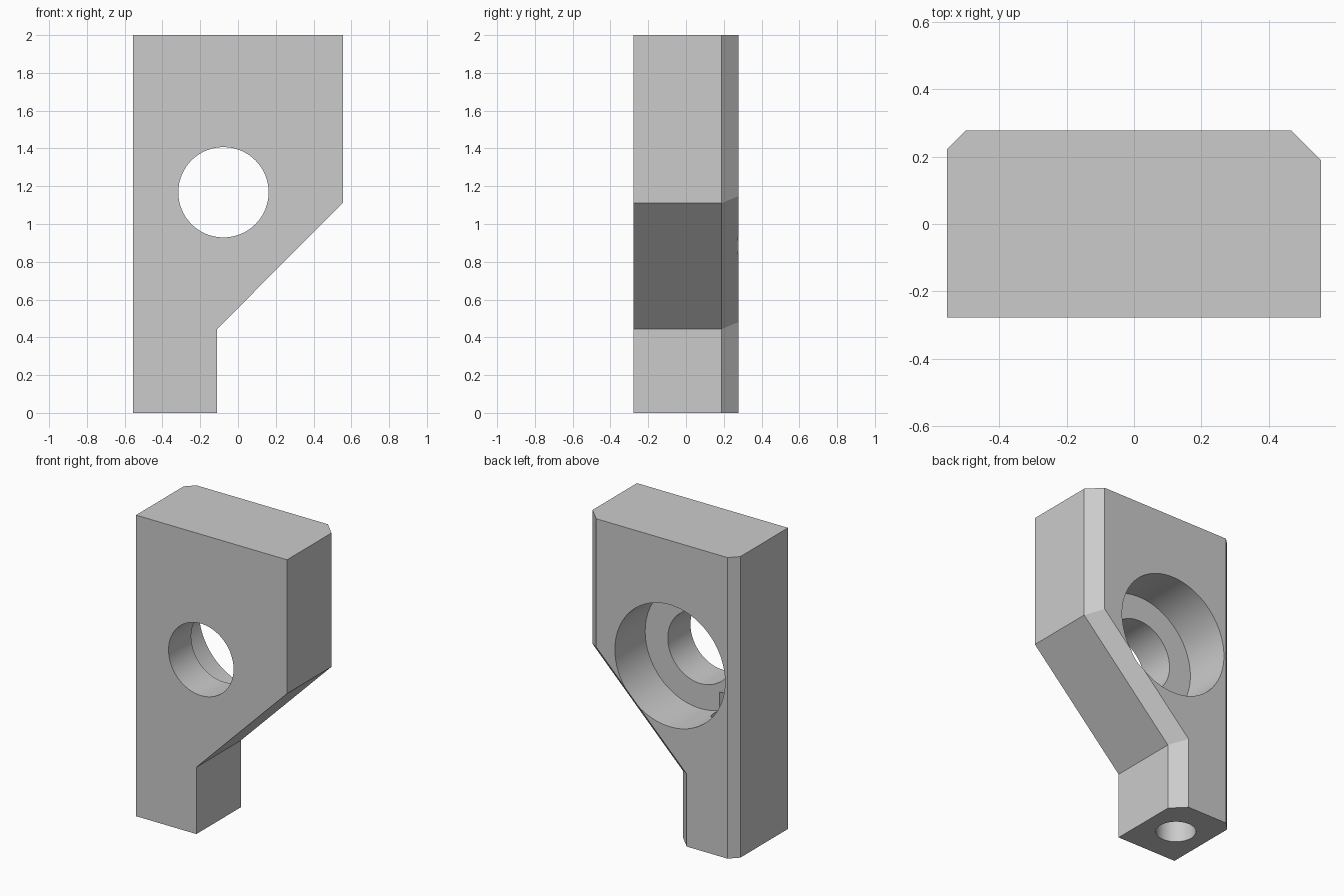
import bpy, bmesh, math
from mathutils import Vector

default = bpy.data.objects.get("Cube")
if default:
    bpy.data.objects.remove(default, do_unlink=True)

FRONT, BACK = -0.278, 0.278
LEFT, RIGHT, LEG = 0.555, -0.555, -0.111

grey = bpy.data.materials.new("plain grey")
grey.use_nodes = True
grey.diffuse_color = (0.6, 0.6, 0.6, 1)
grey.node_tree.nodes["Principled BSDF"].inputs["Base Color"].default_value = (0.6, 0.6, 0.6, 1)


def chamfer_back(bm, test, size):
    """Chamfer the rear outline edges whose midpoint passes the test."""
    edges = [e for e in bm.edges
             if all(abs(v.co.y - BACK) < 1e-4 for v in e.verts)
             and test((e.verts[0].co + e.verts[1].co) / 2)]
    bmesh.ops.bevel(bm, geom=edges, offset=size, offset_type='OFFSET',
                    segments=1, affect='EDGES')


# Bracket body: stepped outline extruded front to back
outline = [(RIGHT, 0), (LEG, 0), (LEG, 0.444), (LEFT, 1.111), (LEFT, 2), (RIGHT, 2)]
bm = bmesh.new()
face = bm.faces.new([bm.verts.new((x, FRONT, z)) for x, z in outline])
extruded = bmesh.ops.extrude_face_region(bm, geom=[face])
bmesh.ops.translate(bm, vec=(0, BACK - FRONT, 0),
                    verts=[g for g in extruded["geom"] if isinstance(g, bmesh.types.BMVert)])
bmesh.ops.recalc_face_normals(bm, faces=bm.faces)

# Wide chamfer along the stepped side, narrow one along the straight side
chamfer_back(bm, lambda m: m.x > LEG - 0.01 and 0.01 < m.z < 1.99, 0.089)
chamfer_back(bm, lambda m: m.x < RIGHT + 0.01, 0.056)
mesh = bpy.data.meshes.new("bracket_body")
bm.to_mesh(mesh)
bm.free()
body = bpy.data.objects.new("bracket_body", mesh)
bpy.context.collection.objects.link(body)
mesh.materials.append(grey)


def drill(name, radius, start, end):
    """Cut a round hole between two points."""
    a, b = Vector(start), Vector(end)
    bpy.ops.mesh.primitive_cylinder_add(
        vertices=96, radius=radius, depth=(b - a).length, location=(a + b) / 2,
        rotation=(b - a).to_track_quat('Z', 'Y').to_euler())
    cutter = bpy.context.object
    cutter.name = name
    cutter.hide_render = True
    cutter.data.materials.append(grey)
    bpy.context.view_layer.objects.active = body
    cut = body.modifiers.new(name, 'BOOLEAN')
    cut.operation, cut.solver, cut.object = 'DIFFERENCE', 'EXACT', cutter
    bpy.ops.object.modifier_apply(modifier=cut.name)
    bpy.data.objects.remove(cutter, do_unlink=True)


# Through bore, rear counterbore and blind hole up the leg
bore_x, bore_z = -0.077, 1.168
drill("through_bore", 0.239, (bore_x, -0.5, bore_z), (bore_x, 0.5, bore_z))
drill("counterbore", 0.405, (bore_x, -0.04, bore_z), (bore_x, 0.5, bore_z))
drill("leg_hole", 0.122, (-0.333, 0, -0.2), (-0.333, 0, 0.911))

# Smooth bores with crisp edges
bpy.ops.object.select_all(action='DESELECT')
body.select_set(True)
bpy.context.view_layer.objects.active = body
bpy.ops.object.shade_smooth_by_angle(angle=math.radians(20))
